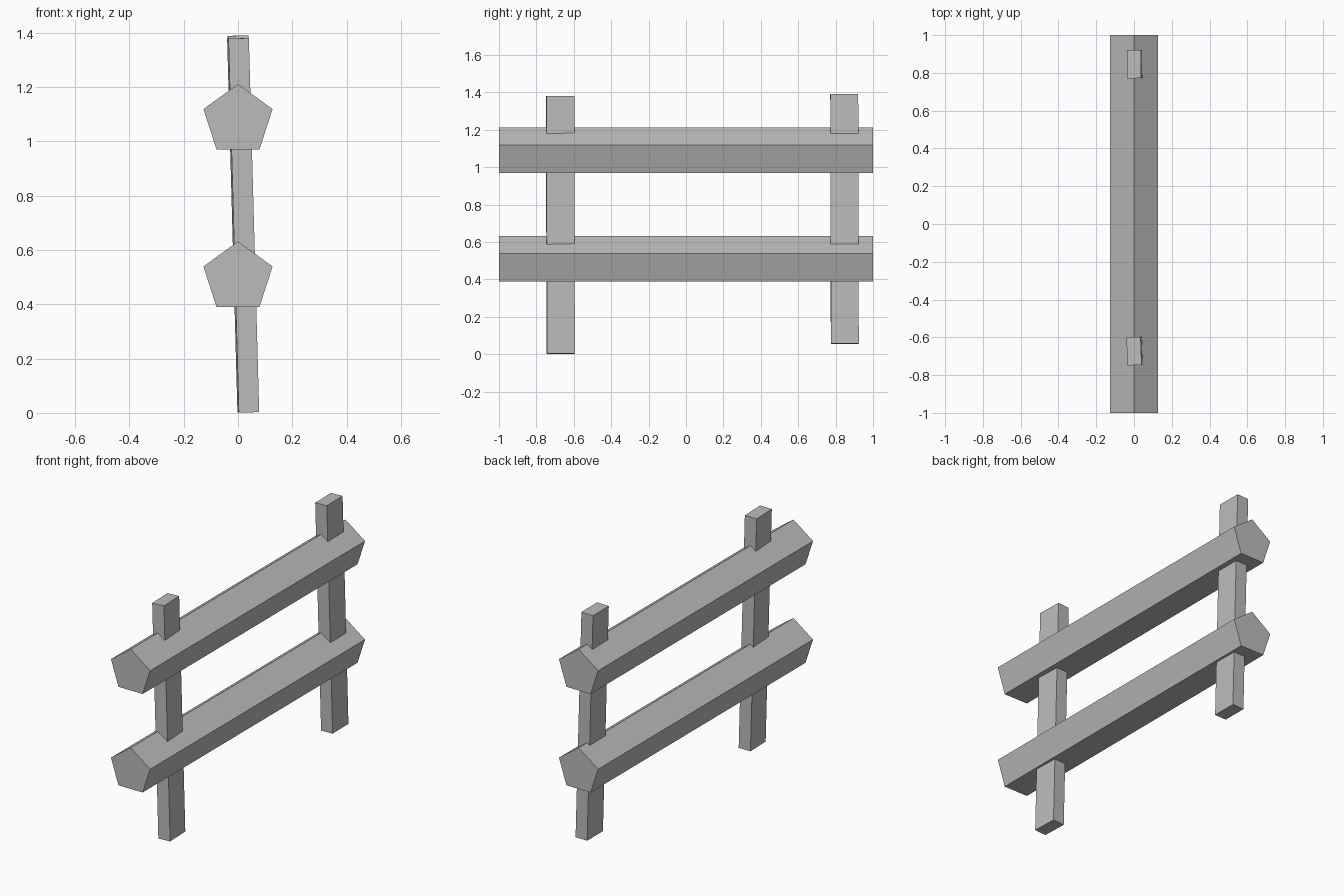
import bpy
from math import radians
from mathutils import Matrix, Vector

cube = bpy.data.objects.get("Cube")
if cube:
    bpy.data.objects.remove(cube, do_unlink=True)

# Weathered grey timber
GREY = (0.5, 0.5, 0.5, 1.0)
timber = bpy.data.materials.new("grey_timber")
timber.use_nodes = True
timber.diffuse_color = GREY
timber.node_tree.nodes["Principled BSDF"].inputs["Base Color"].default_value = GREY


def rail(name, z):
    """Five-sided log lying along y, one edge upward."""
    bpy.ops.mesh.primitive_cylinder_add(vertices=5, radius=0.134, depth=2)
    ob = bpy.context.object
    ob.name = name
    ob.data.transform(Matrix.Rotation(radians(90), 4, "X"))
    # Turn the profile so that its highest corner sits at the top
    ob.data.transform(Matrix.Rotation(-point_angle(ob), 4, "Y"))
    ob.location = (0, 0, z)
    ob.data.materials.append(timber)


def point_angle(ob):
    """Angle of one profile corner from the vertical."""
    corner = Vector((ob.data.vertices[0].co.x, ob.data.vertices[0].co.z))
    return Vector((0, 1)).angle_signed(corner)


def post(name, foot, head, yaw):
    """Square-cut post leaning from foot to head."""
    foot, head = Vector(foot), Vector(head)
    axis = head - foot
    bpy.ops.mesh.primitive_cube_add(size=1)
    ob = bpy.context.object
    ob.name = name
    ob.data.transform(Matrix.Diagonal((0.075, 0.149, axis.length, 1)))
    ob.data.transform(Matrix.Rotation(radians(yaw), 4, "Z"))
    ob.rotation_euler = Vector((0, 0, 1)).rotation_difference(axis).to_euler()
    ob.location = (foot + head) / 2
    ob.data.materials.append(timber)


# Two horizontal rails
rail("lower_rail", 0.498)
rail("upper_rail", 1.078)

# Two slightly crooked posts
post("front_post", (0.038, -0.67, 0.002), (0, -0.673, 1.38), 2)
post("back_post", (0.036, 0.849, 0.056), (0, 0.846, 1.39), 0.5)
